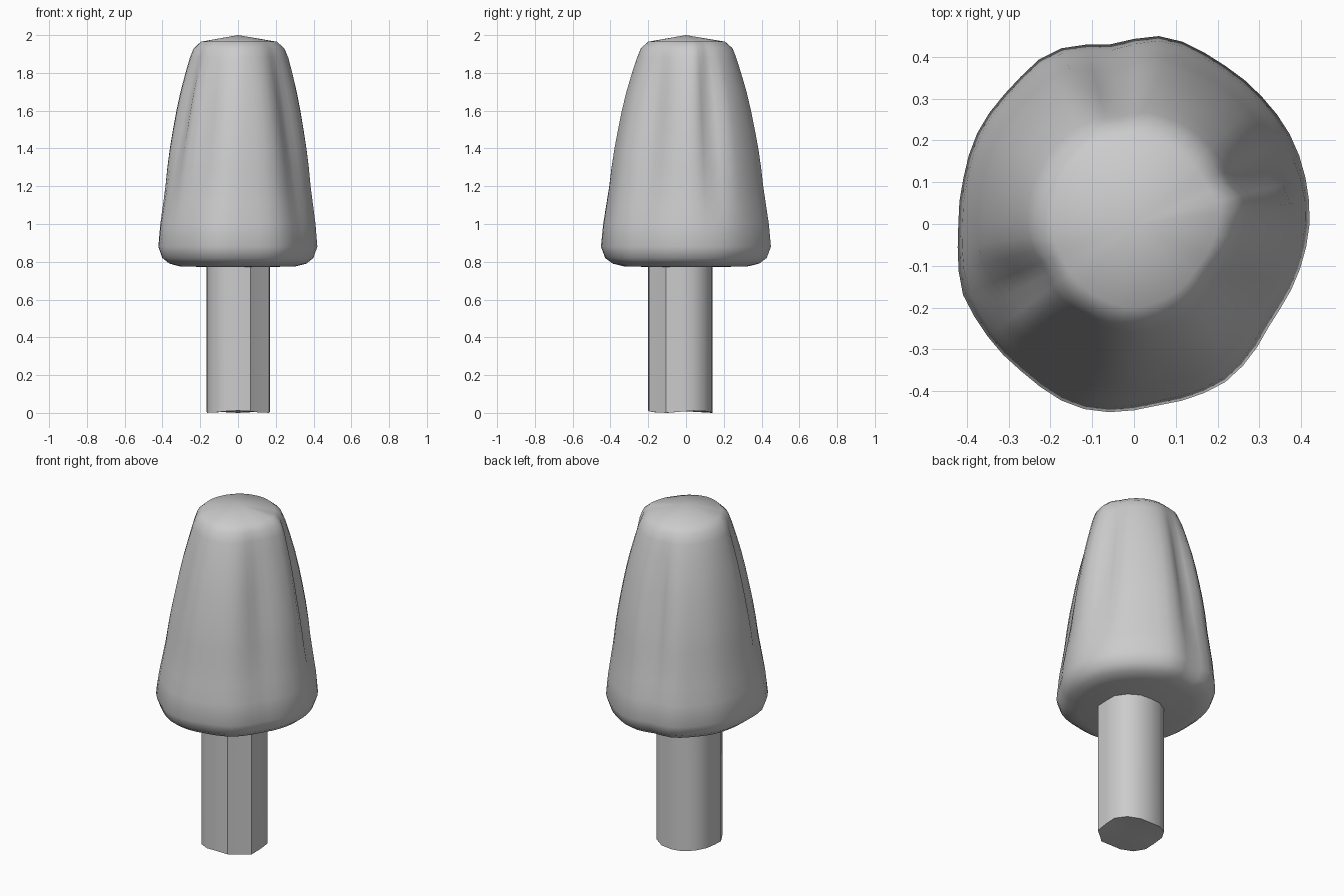
import bpy, bmesh, math

if "Cube" in bpy.data.objects:
    bpy.data.objects.remove(bpy.data.objects["Cube"])

# Irregular outlines: (angle in degrees, radius)
CROWN_BASE = [(0, .42), (15, .425), (28, .43), (46, .432), (63, .438), (80, .457),
              (97, .433), (116, .46), (131, .44), (148, .435), (166, .422), (183, .42),
              (202, .443), (213, .441), (234, .444), (251, .46), (260, .457), (277, .438),
              (299, .438), (306, .43), (325, .402), (346, .412)]
CROWN_TOP = [(0, .26), (12, .275), (28, .255), (60, .265), (90, .27), (110, .27), (150, .26),
             (180, .255), (207, .25), (240, .255), (270, .26), (300, .25), (325, .24)]
TRUNK = [(0, .17), (22, .182), (45, .18), (68, .178), (90, .17), (112, .178), (135, .182),
         (157, .178), (180, .166), (202, .176), (225, .181), (248, .178), (270, .17),
         (292, .178), (310, .165), (335, .182)]
# Folds down the crown: angle, half width, depth
FOLDS = [(23, 9, .04), (-32, 17, .028), (99, 9, .032), (207, 11, .04), (241, 14, .025)]
# Crown rings: height, scale, blend from base outline to top outline
RINGS = [(.775, .72, 0), (.79, .86, 0), (.82, .95, 0), (.88, 1, 0), (1.0, 1, .06),
         (1.1, 1, .14), (1.2, 1, .22), (1.3, 1, .28), (1.4, 1, .36), (1.5, 1, .46), (1.6, 1, .57),
         (1.7, 1, .70), (1.8, 1, .86), (1.88, 1, 1), (1.93, .92, 1), (1.965, .77, 1)]


def radius(outline, a):
    pts = outline + [(outline[0][0] + 360, outline[0][1])]
    for (a0, r0), (a1, r1) in zip(pts, pts[1:]):
        if a0 <= a <= a1:
            return r0 + (r1 - r0) * (a - a0) / (a1 - a0)


def loft(name, rings, bottom, top, angle):
    bm = bmesh.new()
    loops = [[bm.verts.new(p) for p in ring] for ring in rings]
    n = len(loops[0])
    for lo, hi in zip(loops, loops[1:]):
        for i in range(n):
            j = (i + 1) % n
            bm.faces.new((lo[i], lo[j], hi[j], hi[i]))
    for loop, centre in ((loops[0], bottom), (loops[-1], top)):
        c = bm.verts.new(centre)
        for i in range(n):
            bm.faces.new((loop[i], loop[(i + 1) % n], c))
    bmesh.ops.recalc_face_normals(bm, faces=bm.faces)
    mesh = bpy.data.meshes.new(name)
    bm.to_mesh(mesh)
    bm.free()
    ob = bpy.data.objects.new(name, mesh)
    bpy.context.collection.objects.link(ob)
    bpy.ops.object.select_all(action='DESELECT')
    ob.select_set(True)
    bpy.context.view_layer.objects.active = ob
    bpy.ops.object.shade_smooth_by_angle(angle=math.radians(angle))
    return ob


# Tapered crown with soft vertical folds
SEGMENTS = 48
crown_rings = []
for z, s, w in RINGS:
    t = min(max((z - .9) / 1.08, 0), 1)
    strength = math.sin(math.pi * t ** 1.25)
    ring = []
    for i in range(SEGMENTS):
        a = 360 * i / SEGMENTS
        r = s * ((1 - w) * radius(CROWN_BASE, a) + w * radius(CROWN_TOP, a))
        for fa, fw, depth in FOLDS:
            d = (a - fa + 180) % 360 - 180
            r -= depth * strength * math.exp(-(d / fw) ** 2)
        ring.append((r * math.cos(math.radians(a)), r * math.sin(math.radians(a)), z))
    crown_rings.append(ring)
loft("crown", crown_rings, (0, 0, .77), (0, 0, 2), 50)

# Trunk, set slightly forward, with a faceted irregular section
trunk_rings = []
for z in (0, .85):
    ring = []
    for a, r in TRUNK:
        c, s = math.cos(math.radians(a)), math.sin(math.radians(a))
        lift = .012 * (1 + math.sin(math.radians(3 * a))) / 2 if z == 0 else 0
        ring.append((r * c, r * s - .03, z + lift))
    trunk_rings.append(ring)
loft("trunk", trunk_rings, (0, -.03, .01), (0, -.03, .85), 35)
